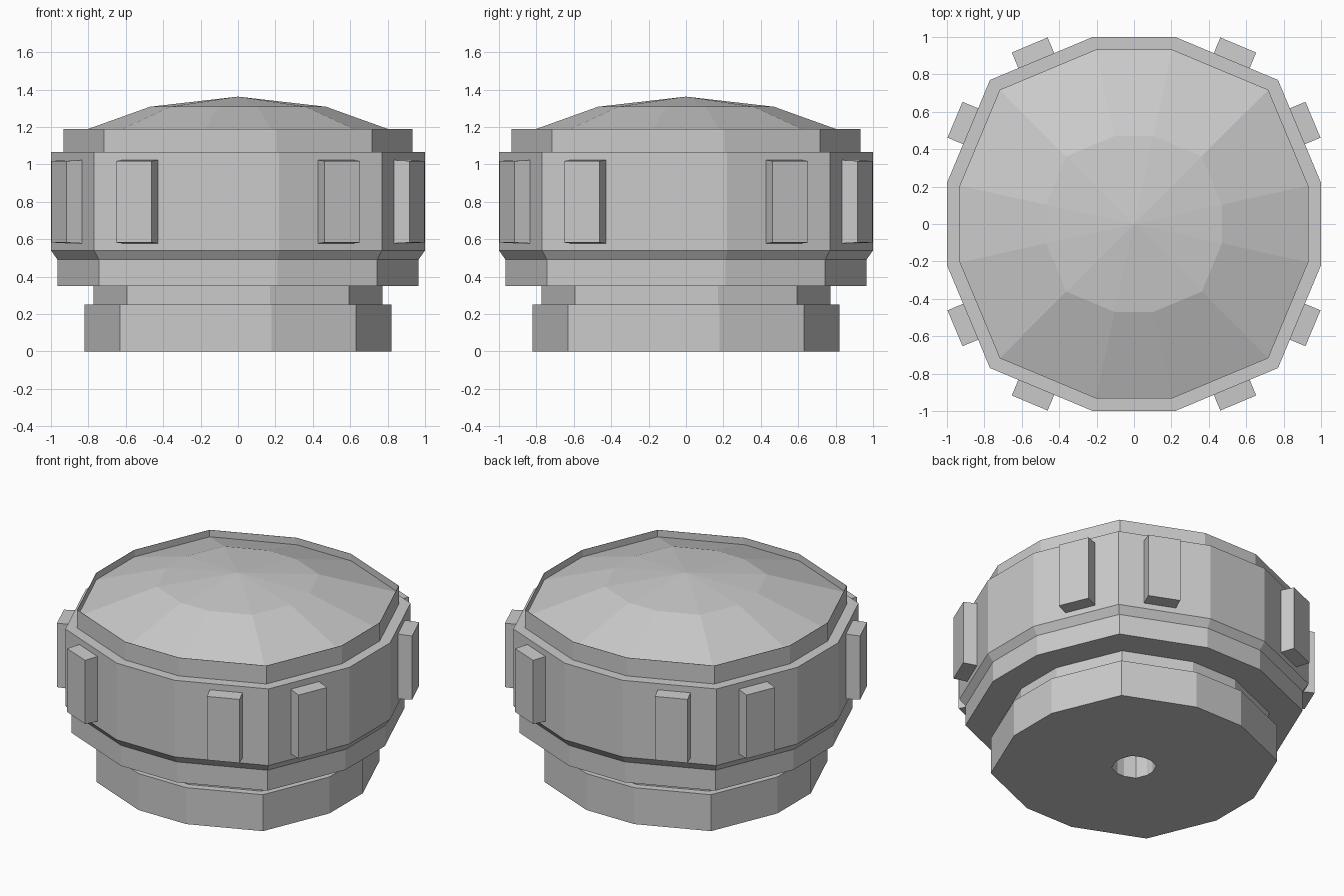
import bpy, bmesh, math
from mathutils import Matrix

if "Cube" in bpy.data.objects:
    bpy.data.objects.remove(bpy.data.objects["Cube"])

# Twelve-sided cross-section at scale 1: one quarter, turned four times
QUARTER = [(1.0, -0.22), (1.0, 0.22), (0.77, 0.77)]
RING = []
for k in range(4):
    c, s = [(1, 0), (0, 1), (-1, 0), (0, -1)][k]
    RING += [(c * x - s * y, s * x + c * y) for x, y in QUARTER]


def finish(bm, name):
    mesh = bpy.data.meshes.new(name)
    bm.to_mesh(mesh)
    bm.free()
    obj = bpy.data.objects.new(name, mesh)
    bpy.context.collection.objects.link(obj)
    return obj


def loft(name, profile):
    """Stack scaled rings given as (scale, z); scale 0 closes to a point."""
    bm = bmesh.new()
    n = len(RING)
    rings = []
    for s, z in profile:
        if s == 0:
            rings.append([bm.verts.new((0, 0, z))] * n)
        else:
            rings.append([bm.verts.new((x * s, y * s, z)) for x, y in RING])
    for a, b in zip(rings, rings[1:]):
        for i in range(n):
            j = (i + 1) % n
            quad = [a[i], a[j], b[j], b[i]]
            bm.faces.new(list(dict.fromkeys(quad)))
    return finish(bm, name)


# Stepped body, starting at the blind hole in the underside
loft("body", [
    (0, 0.25), (0.128, 0.25), (0.128, 0), (0.82, 0), (0.82, 0.25),
    (0.772, 0.25), (0.772, 0.35), (0.965, 0.35), (0.965, 0.49),
    (1.0, 0.54), (1.0, 1.065), (0.932, 1.065), (0.932, 1.19),
])

# Thin rim lip and faceted dome set slightly below it
loft("dome_lid", [(0.932, 1.19), (0.93, 1.19), (0.93, 1.143),
                  (0.47, 1.308), (0, 1.362)])

# Eight grip blocks on the slanted side faces
angles = [math.radians(90 * k + d) for k in range(4) for d in (22.7, 67.3)]
for i, a in enumerate(angles):
    bm = bmesh.new()
    bmesh.ops.create_cube(bm, size=1)
    for v in bm.verts:
        outer = v.co.x > 0
        half_height = 0.218 if outer else 0.224
        v.co = (1.098 if outer else 0.98,
                math.copysign(0.104, v.co.y),
                0.80 + math.copysign(half_height, v.co.z))
    # Shift sideways so that the block is centred on its face
    side = 0.145 if i % 2 == 0 else -0.145
    bmesh.ops.translate(bm, vec=(0, side, 0), verts=bm.verts)
    bmesh.ops.rotate(bm, cent=(0, 0, 0), matrix=Matrix.Rotation(a, 3, 'Z'), verts=bm.verts)
    finish(bm, f"grip_block_{i + 1}")
